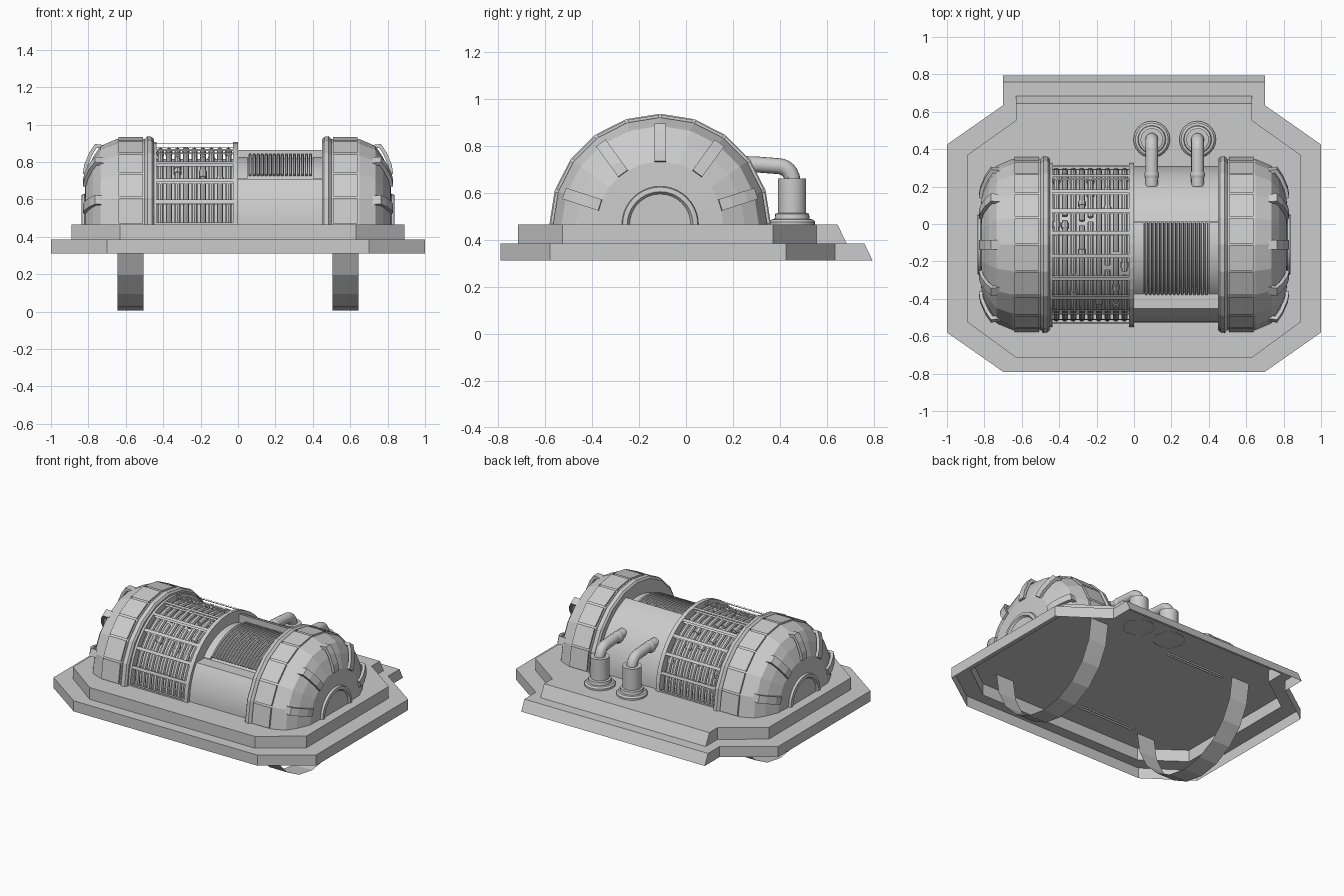
import bpy, bmesh, math, random
from math import sin, cos, radians, pi

if "Cube" in bpy.data.objects:
    bpy.data.objects.remove(bpy.data.objects["Cube"])
random.seed(4)
CY, CZ = -0.11, 0.466      # barrel axis


def finish(name, bm, smooth=False):
    bmesh.ops.recalc_face_normals(bm, faces=bm.faces)
    me = bpy.data.meshes.new(name)
    bm.to_mesh(me)
    bm.free()
    ob = bpy.data.objects.new(name, me)
    bpy.context.collection.objects.link(ob)
    if smooth:
        bpy.ops.object.select_all(action='DESELECT')
        ob.select_set(True)
        bpy.context.view_layer.objects.active = ob
        bpy.ops.object.shade_smooth_by_angle(angle=radians(35))
    return ob


def grid(bm, rows, close=False):
    """Skin a list of equal-length point rows."""
    vs = [[bm.verts.new(p) for p in r] for r in rows]
    for a, b in zip(vs, vs[1:]):
        n = len(a)
        for i in range(n if close else n - 1):
            j = (i + 1) % n
            bm.faces.new((a[i], a[j], b[j], b[i]))
    return vs


def polar(x, r, deg):
    return (x, CY + r * cos(radians(deg)), CZ + r * sin(radians(deg)))


def lathe(bm, prof, s=1, a0=0, a1=180, n=10, close=False):
    """Sweep an (x, radius) profile about the barrel axis."""
    grid(bm, [[polar(s * x, r, a0 + (a1 - a0) * i / n) for x, r in prof]
              for i in range(n + 1)], close)


def turned(bm, cx, cy, prof, n=24):
    """Sweep a (radius, z) profile about a vertical axis."""
    grid(bm, [[(cx + r * cos(2 * pi * i / n), cy + r * sin(2 * pi * i / n), z)
               for i in range(n)] for r, z in prof], True)


def ring(bm, x, r, t, a0, a1, n, sides=8):
    """Round tube bent along an arc around the barrel."""
    rows = []
    for i in range(n + 1):
        a = a0 + (a1 - a0) * i / n
        rows.append([polar(x + t * cos(2 * pi * k / sides),
                           r + t * sin(2 * pi * k / sides), a) for k in range(sides)])
    vs = grid(bm, rows, True)
    bm.faces.new(vs[0])
    bm.faces.new(vs[-1])


# stepped base, open underneath, sloped at the back
def outline(z, hx, cx, front, yf, yb, neck, back):
    half = [(cx, front), (hx, yf), (hx, yb), (cx, neck), (cx, back)]
    return [(x, y, z) for x, y in half] + [(-x, y, z) for x, y in half[::-1]]


bm = bmesh.new()
lower = (1.0, 0.70, -0.79, -0.58, 0.425, 0.635)
upper = (0.89, 0.63, -0.715, -0.525, 0.37, 0.555)
vs = grid(bm, [outline(0.312, *lower, 0.795), outline(0.385, *lower, 0.76),
               outline(0.385, *upper, 0.685), outline(0.466, *upper, 0.645)], True)
bm.faces.new(vs[-1])
finish("stepped_base", bm)

# barrel ends: flange, plated band, domed cap, hub, handles, lower strap
for s, side in ((-1, "left"), (1, "right")):
    bm = bmesh.new()
    lathe(bm, [(0.45, 0.34), (0.45, 0.455), (0.46, 0.468), (0.485, 0.472), (0.50, 0.456),
               (0.65, 0.456), (0.735, 0.42), (0.775, 0.36), (0.815, 0.27), (0.82, 0.15)], s)
    finish(side + "_end_cap", bm)

    bm = bmesh.new()
    for k in range(10):
        lathe(bm, [(0.508, 0.45), (0.508, 0.467), (0.64, 0.467), (0.64, 0.45)],
              s, k * 18 + 0.7, k * 18 + 17.3, 1)
    finish(side + "_band_plates", bm)

    bm = bmesh.new()
    lathe(bm, [(0.505, 0.46), (0.643, 0.46)], s, 180, 360, 10)
    finish(side + "_lower_strap", bm)

    bm = bmesh.new()
    lathe(bm, [(0.81, 0.165), (0.835, 0.16), (0.838, 0.14), (0.825, 0.13), (0.825, 0.0005)],
          s, n=20)
    finish(side + "_hub", bm, True)

    bm = bmesh.new()
    path = [(0.72, 0.425), (0.765, 0.43), (0.795, 0.385), (0.822, 0.32), (0.83, 0.27), (0.80, 0.265)]
    inner = [(0.72, 0.405), (0.755, 0.41), (0.778, 0.375), (0.803, 0.315), (0.81, 0.285), (0.80, 0.285)]
    for k in range(5):
        a = radians(18 + 36 * k)
        rows = []
        for (x, r), (xi, ri) in zip(path, inner):
            rows.append([(s * px, CY + pr * cos(a) - w * sin(a), CZ + pr * sin(a) + w * cos(a))
                         for px, pr, w in ((x, r, -.025), (x, r, .025), (xi, ri, .025), (xi, ri, -.025))])
        vs = grid(bm, rows, True)
        bm.faces.new(vs[0])
        bm.faces.new(vs[-1])
    finish(side + "_cap_handles", bm)

# inner drum behind the cage
bm = bmesh.new()
lathe(bm, [(-0.46, 0.35), (0.0, 0.35)], n=40)
finish("inner_drum", bm, True)

# cage: end hoops and lengthwise bars
bm = bmesh.new()
for x0, x1 in ((-0.46, -0.435), (-0.028, 0.0)):
    lathe(bm, [(x0, 0.34), (x0, 0.44), (x1, 0.44), (x1, 0.34)], n=22, close=True)
for k in range(12):
    a = k * 180 / 11
    lathe(bm, [(-0.45, 0.418), (-0.45, 0.438), (-0.01, 0.438), (-0.01, 0.418)],
          1, a - 1.4, a + 1.4, 1, True)
finish("cage_frame", bm)

# bent tubes inside the cage, with a few couplings
bm = bmesh.new()
for i in range(9):
    x = -0.415 + i * 0.0455
    gap = random.uniform(60, 120)
    ring(bm, x, 0.395, 0.016, 0, gap - 2, 20)
    ring(bm, x, 0.395, 0.016, gap + 2, 180, 20)
    for _ in range(2):
        a = random.uniform(15, 165)
        ring(bm, x, 0.395, 0.021, a - 2, a + 2, 1)
finish("cage_tubes", bm, True)

# right half of the barrel with the recessed pocket, one extruded section
ro, ri = 0.417, 0.352
section = [(ro * cos(radians(a)), ro * sin(radians(a))) for a in range(0, 73, 4)]
section.append((0.12, math.sqrt(ro**2 - 0.12**2)))
section += [(ri * cos(radians(a)), ri * sin(radians(a))) for a in range(70, 138, 4)]
section += [(-0.257, 0.24), (-0.341, 0.24)]
section += [(ro * cos(radians(a)), ro * sin(radians(a))) for a in range(148, 181, 4)]
bm = bmesh.new()
vs = grid(bm, [[(x, CY + y, CZ + z) for y, z in section] for x in (0.0, 0.46)])
for row in vs:
    bm.faces.new(row)
finish("barrel_shell", bm, True)

# coil windings in the pocket, with side cheeks
bm = bmesh.new()
for i in range(16):
    ring(bm, 0.065 + i * 0.0215, 0.373, 0.0085, 72, 135, 12, 6)
finish("coil_windings", bm, True)
bm = bmesh.new()
for x0, x1 in ((0.0, 0.05), (0.40, 0.455)):
    lathe(bm, [(x0, 0.34), (x0, 0.362), (x1, 0.362), (x1, 0.34)], 1, 71, 137, 16)
finish("coil_cheeks", bm, True)

# two outlet pipes with flanged sockets
for cx, side in ((0.095, "left"), (0.34, "right")):
    bm = bmesh.new()
    turned(bm, cx, 0.452, [(0.098, 0.464), (0.098, 0.478), (0.088, 0.488), (0.075, 0.490),
                           (0.072, 0.512), (0.060, 0.516), (0.060, 0.662), (0.034, 0.662)])
    finish(side + "_pipe_socket", bm, True)

    bm = bmesh.new()
    path = [(0.452, 0.64, 90), (0.452, 0.665, 90)]
    path += [(0.392 + 0.06 * cos(radians(t)), 0.655 + 0.06 * sin(radians(t)), 90 + t)
             for t in range(15, 91, 15)]
    path += [(0.30, 0.722, 180), (0.20, 0.722, 180)]
    rows = []
    for y, z, t in path:
        ny, nz = -sin(radians(t)), cos(radians(t))
        rows.append([(cx + 0.034 * cos(2 * pi * k / 16), y + 0.034 * sin(2 * pi * k / 16) * ny,
                      z + 0.034 * sin(2 * pi * k / 16) * nz) for k in range(16)])
    grid(bm, rows, True)
    finish(side + "_outlet_pipe", bm, True)

    bm = bmesh.new()
    bmesh.ops.create_uvsphere(bm, u_segments=16, v_segments=10, radius=0.04)
    bmesh.ops.translate(bm, vec=(cx, 0.262, 0.718), verts=bm.verts)
    finish(side + "_pipe_elbow", bm, True)
